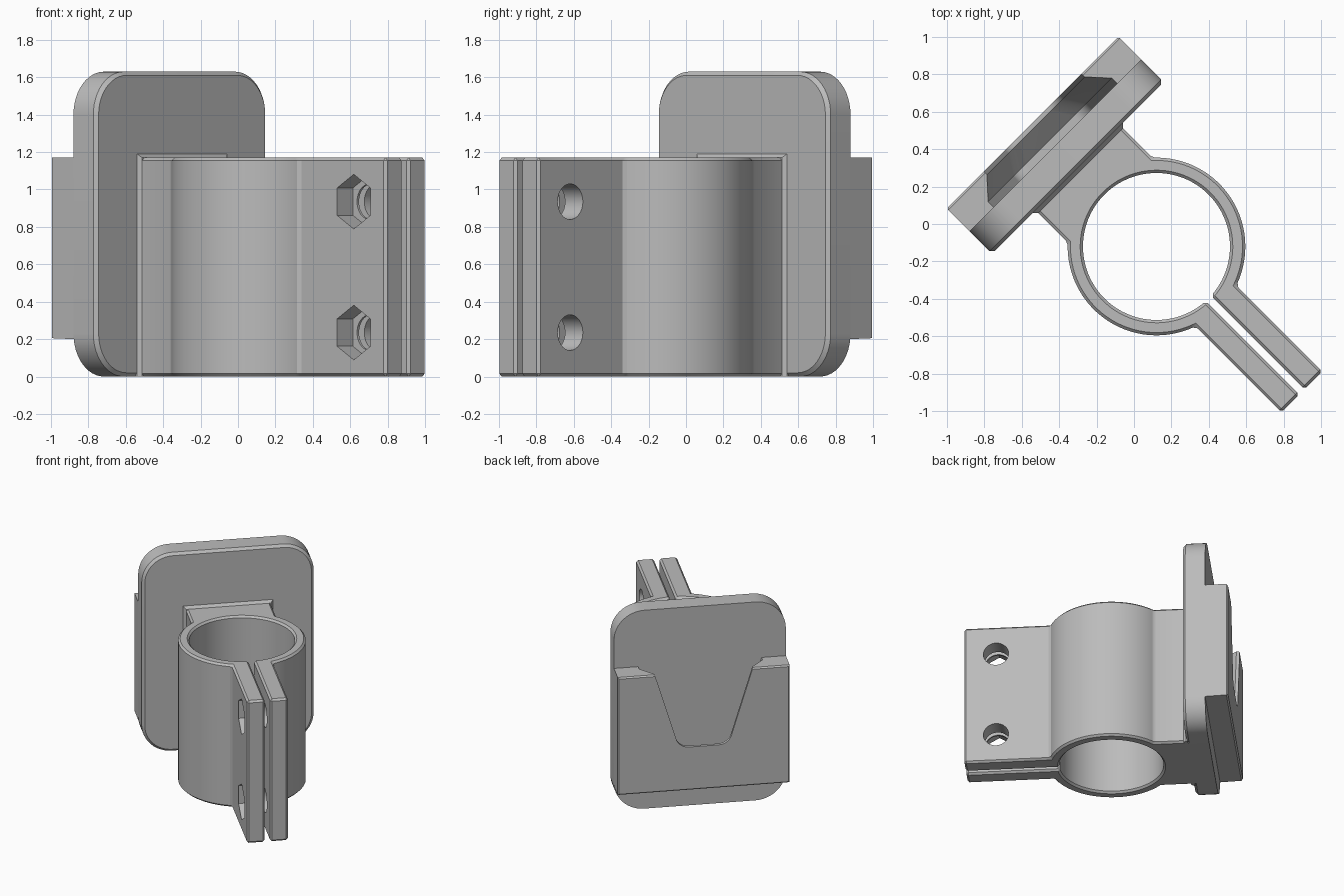
import bpy, bmesh, math
from mathutils import Vector

cube = bpy.data.objects.get("Cube")
if cube:
    bpy.data.objects.remove(cube, do_unlink=True)

grey = bpy.data.materials.new("plain grey")
grey.use_nodes = True
grey.diffuse_color = (0.5, 0.5, 0.5, 1)
grey.node_tree.nodes["Principled BSDF"].inputs["Base Color"].default_value = (0.5, 0.5, 0.5, 1)


def place(u, v, z):
    """u runs along the plate, v from the plate towards the clamp ears."""
    return Vector((u + v, u - v, 0)) / math.sqrt(2) + Vector((0, 0, z))


def loft(name, rings):
    """Closed solid through matching rings of (u, v, z) points."""
    bm = bmesh.new()
    loops = [[bm.verts.new(place(*p)) for p in ring] for ring in rings]
    for a, b in zip(loops, loops[1:]):
        for i in range(len(a)):
            j = (i + 1) % len(a)
            bm.faces.new((a[i], a[j], b[j], b[i]))
    bm.faces.new(loops[0])
    bm.faces.new(loops[-1])
    bmesh.ops.recalc_face_normals(bm, faces=bm.faces)
    mesh = bpy.data.meshes.new(name)
    bm.to_mesh(mesh)
    bm.free()
    mesh.materials.append(grey)
    obj = bpy.data.objects.new(name, mesh)
    bpy.context.collection.objects.link(obj)
    return obj


def activate(obj):
    bpy.ops.object.select_all(action='DESELECT')
    obj.select_set(True)
    bpy.context.view_layer.objects.active = obj


def cut(obj, cutter):
    cutter.hide_render = True
    mod = obj.modifiers.new("cut", 'BOOLEAN')
    mod.operation, mod.solver, mod.object = 'DIFFERENCE', 'EXACT', cutter
    activate(obj)
    bpy.ops.object.modifier_apply(modifier=mod.name)
    bpy.data.objects.remove(cutter, do_unlink=True)


def fillet(points, radius, steps=12):
    """Round every corner of a 2D outline."""
    out = []
    pts = [Vector(p) for p in points]
    for i, p in enumerate(pts):
        a = (pts[i - 1] - p).normalized()
        b = (pts[(i + 1) % len(pts)] - p).normalized()
        half = a.angle(b) / 2
        centre = p + (a + b).normalized() * radius / math.sin(half)
        start = p + a * radius / math.tan(half) - centre
        end = p + b * radius / math.tan(half) - centre
        sweep = math.pi - 2 * half
        for k in range(steps + 1):
            t = k / steps
            arm = start * math.sin((1 - t) * sweep) + end * math.sin(t * sweep)
            out.append(centre + arm / math.sin(sweep))
    return out


def upright(outline, v):
    return [(p[0], v, p[1]) for p in outline]


def rect(half, low, high):
    return [(-half, low), (half, low), (half, high), (-half, high)]


# Back plate with rounded corners and a chamfered front rim
HALF, TOP, JOIN, FACE = 0.65, 1.63, -0.594, -0.424
outer = fillet(rect(HALF, 0, TOP), 0.23)
inner = fillet(rect(HALF - 0.02, 0.02, TOP - 0.02), 0.21)
plate = loft("back_plate", [upright(outer, JOIN), upright(outer, FACE - 0.02), upright(inner, FACE)])

# Holder block with an undercut, tapering slot open at the top
LEVEL = 1.17
block = loft("slot_block", [
    upright(rect(HALF, 0.2, LEVEL), JOIN),
    upright(rect(HALF, 0.205, LEVEL), -0.755),
    upright(rect(HALF - 0.01, 0.215, LEVEL - 0.01), -0.767)])


def slot(grow):
    low, high = 0.56 - grow, 1.6
    wide = lambda z: 0.37 + grow + 0.3 * (z - LEVEL)
    return fillet([(-wide(low), low), (wide(low), low), (wide(high), high), (-wide(high), high)], 0.1)


cut(block, loft("slot_cutter", [
    upright(slot(0), -0.85), upright(slot(0), -0.742),
    upright(slot(0.097), -0.636), upright(slot(0.097), -0.57)]))

# Clamp outline: web, split ring and two ears, as one side mirrored
CENTRE, R_OUT, R_IN = 0.17, 0.475, 0.393
WEB, EAR, GAP, TIP = 0.32, 0.155, 0.02, 1.27


def arc(radius, start, end, steps=48):
    angles = [start + (end - start) * k / steps for k in range(steps + 1)]
    return [(radius * math.sin(a), CENTRE + radius * math.cos(a)) for a in angles]


outside = [(WEB, FACE - 0.05)]
outside += arc(R_OUT, math.pi - math.asin(WEB / R_OUT), math.asin(EAR / R_OUT))
outside += [(EAR, TIP), (GAP, TIP)]
inside = arc(R_IN, math.asin(GAP / R_IN), math.pi)
half = outside + inside
profile = half + [(-u, v) for u, v in reversed(half[:-1])]
clamp = loft("split_ring_clamp", [[(u, v, z) for u, v in profile] for z in (0, LEVEL)])
bevel = clamp.modifiers.new("chamfer", 'BEVEL')
bevel.width, bevel.segments = 0.015, 1
bevel.limit_method, bevel.angle_limit = 'ANGLE', math.radians(35)
activate(clamp)
bpy.ops.object.modifier_apply(modifier=bevel.name)


# Bolt holes through both ears, with hexagonal nut pockets on one side
def bore(name, sides, radius, z, start, end):
    ring = [(1.03 + radius * math.sin(math.tau * k / sides),
             z + radius * math.cos(math.tau * k / sides)) for k in range(sides)]
    return loft(name, [[(u, v, h) for v, h in ring] for u in (start, end)])


for height in (0.235, 0.935):
    cut(clamp, bore("bolt_cutter", 40, 0.095, height, -0.3, 0.3))
    cut(clamp, bore("nut_cutter", 6, 0.146, height, -0.3, -0.035))

# Sloped collar where the web meets the plate
collar = loft("web_collar", [
    upright(rect(WEB + 0.02, 0, LEVEL + 0.02), FACE - 0.01),
    upright(rect(WEB + 0.02, 0, LEVEL + 0.02), FACE),
    upright(rect(WEB, 0, LEVEL), FACE + 0.02)])

for part in (plate, block, clamp, collar):
    activate(part)
    bpy.ops.object.shade_smooth_by_angle(angle=math.radians(30))
